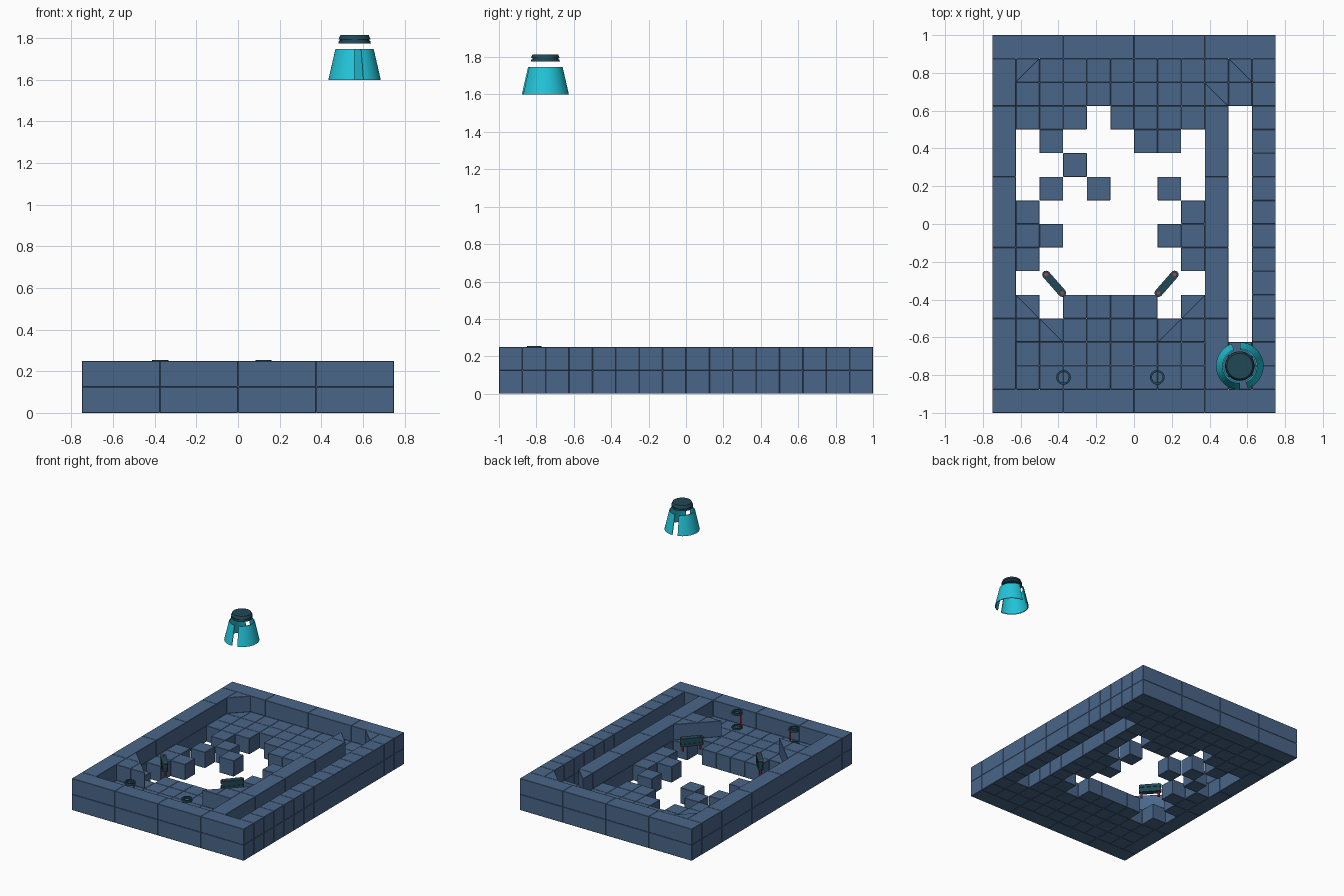
import bpy, bmesh, math
from mathutils import Matrix, Vector

if "Cube" in bpy.data.objects:
    bpy.data.objects.remove(bpy.data.objects["Cube"])

C = 0.125  # cell size of the block grid (12 x 16 cells)


def material(name, rgb):
    m = bpy.data.materials.new(name)
    m.diffuse_color = (*rgb, 1)
    m.use_nodes = True
    m.node_tree.nodes["Principled BSDF"].inputs["Base Color"].default_value = m.diffuse_color
    return m


BLUE = material("slate blue", (0.067, 0.132, 0.25))
CYAN = material("bright cyan", (0.016, 0.56, 0.70))
TEAL = material("dark teal", (0.014, 0.065, 0.092))
RED = material("red", (0.68, 0.03, 0.03))


def finish(name, bm, mat):
    bmesh.ops.recalc_face_normals(bm, faces=bm.faces[:])
    me = bpy.data.meshes.new(name)
    bm.to_mesh(me)
    bm.free()
    me.materials.append(mat)
    ob = bpy.data.objects.new(name, me)
    bpy.context.collection.objects.link(ob)
    return ob


def prism(bm, pts, z0, z1):
    """Extrude a flat outline between two heights."""
    lo = [bm.verts.new((x, y, z0)) for x, y in pts]
    hi = [bm.verts.new((x, y, z1)) for x, y in pts]
    bm.faces.new(lo[::-1])
    bm.faces.new(hi)
    n = len(pts)
    for i in range(n):
        j = (i + 1) % n
        bm.faces.new((lo[i], lo[j], hi[j], hi[i]))


def block(bm, col, row, layer, w=1, d=1):
    """Block covering w x d cells; row 0 is at the back."""
    x, y = -0.75 + col * C, 1 - row * C
    prism(bm, [(x, y - d * C), (x + w * C, y - d * C), (x + w * C, y), (x, y)],
          layer * C, (layer + 1) * C)


def wedge(bm, col, row, missing):
    """Triangular upper block: a cell without one corner (0 SW, 1 SE, 2 NE, 3 NW)."""
    x, y = -0.75 + col * C, 1 - row * C
    pts = [(x, y - C), (x + C, y - C), (x + C, y), (x, y)]
    pts.pop(missing)
    prism(bm, pts, C, 2 * C)


def blocks_done(name, bm):
    ob = finish(name, bm, BLUE)
    bev = ob.modifiers.new("edge", "BEVEL")
    bev.width = 0.002
    bev.segments = 1


# outer walls, two layers high
bm = bmesh.new()
for layer in (0, 1):
    for col in range(0, 12, 3):
        block(bm, col, 0, layer, w=3)
        block(bm, col, 15, layer, w=3)
    block(bm, 0, 1, layer, d=2)
    for row in range(3, 15, 3):
        block(bm, 0, row, layer, d=3)
    for row in range(1, 15):
        block(bm, 11, row, layer)
blocks_done("outer_walls", bm)

# playfield floor with its open middle ('#' is a floor block, columns 1 to 10)
rows = ["##########", "##########",
        "###.#####.", ".#...##.#.", "..#.....#.", ".#.#..#.#.",
        "#......##.", "##....###.", "#......##.", "........#.",
        "#.####.##.", "#########.", "##########", "##########"]
bm = bmesh.new()
for r, line in enumerate(rows):
    for c, ch in enumerate(line):
        if ch == "#":
            block(bm, c + 1, r + 1, 0)
blocks_done("playfield_floor", bm)

# wall between the playfield and the launch lane
bm = bmesh.new()
wedge(bm, 9, 2, 2)
for row in range(3, 15, 3):
    block(bm, 9, row, 1, d=3)
blocks_done("lane_wall", bm)

# corner deflectors
bm = bmesh.new()
wedge(bm, 1, 1, 1)
wedge(bm, 10, 1, 0)
for i in (0, 1):
    wedge(bm, 1 + i, 11 + i, 2)
    wedge(bm, 8 - i, 11 + i, 3)
block(bm, 1, 12, 1)
block(bm, 8, 12, 1)
blocks_done("corner_deflectors", bm)


def lathe(bm, profile, centre, a0=0.0, a1=2 * math.pi, steps=32):
    """Sweep a closed (radius, z) profile around a vertical axis."""
    full = a1 - a0 > 6.28
    rings = []
    for i in range(steps if full else steps + 1):
        a = a0 + (a1 - a0) * i / steps
        rings.append([bm.verts.new((centre[0] + r * math.cos(a),
                                    centre[1] + r * math.sin(a), z)) for r, z in profile])
    n = len(profile)
    for i in range(steps):
        p, q = rings[i], rings[(i + 1) % len(rings)]
        for k in range(n):
            m = (k + 1) % n
            bm.faces.new((p[k], q[k], q[m], p[m]))
    if not full:
        bm.faces.new(rings[0])
        bm.faces.new(rings[-1][::-1])


def disc(bm, x, y, r, z0, z1, r1=None, sides=32):
    bmesh.ops.create_cone(bm, cap_ends=True, segments=sides, radius1=r,
                          radius2=r if r1 is None else r1, depth=z1 - z0,
                          matrix=Matrix.Translation((x, y, (z0 + z1) / 2)))


def capsule(p, q, r, n=8):
    """Outline of a bar with round ends."""
    p, q = Vector(p), Vector(q)
    base = math.atan2(q.y - p.y, q.x - p.x)
    pts = []
    for c, start in ((q, base - math.pi / 2), (p, base + math.pi / 2)):
        for i in range(n + 1):
            a = start + math.pi * i / n
            pts.append((c.x + r * math.cos(a), c.y + r * math.sin(a)))
    return pts


# flippers and button posts, mirrored about the playfield centre
MID = -0.125
for side, s in (("left", -1), ("right", 1)):
    a, b = (MID + s * 0.34, -0.268), (MID + s * 0.255, -0.365)
    bm = bmesh.new()
    for r, z0, z1 in ((0.021, 0.165, 0.185), (0.017, 0.185, 0.205), (0.021, 0.205, 0.228)):
        prism(bm, capsule(a, b, r), z0, z1)
    finish(side + "_flipper", bm, TEAL)

    bm = bmesh.new()
    for x, y in (a, b):
        disc(bm, x, y, 0.009, C, 0.231, sides=10)
    finish(side + "_flipper_pins", bm, RED)

    px, py = MID + s * 0.248, -0.812
    bm = bmesh.new()
    for z0, z1 in ((C, 0.137), (0.236, 0.255)):
        lathe(bm, [(0.028, z0), (0.039, z0), (0.039, z1), (0.028, z1)], (px, py), steps=20)
    finish(side + "_button_rings", bm, TEAL)

    bm = bmesh.new()
    disc(bm, px - s * 0.033, py, 0.006, C, 0.25, sides=8)
    finish(side + "_button_pin", bm, RED)

# floating launcher: two curved shells with a slot at front and back
X, Y = 0.56, -0.752
bm = bmesh.new()
for start in (-70, 110):
    lathe(bm, [(0.119, 1.6), (0.126, 1.6), (0.092, 1.748), (0.085, 1.748)], (X, Y),
          math.radians(start), math.radians(start + 160), 20)
shell = finish("launcher_shell", bm, CYAN)

# launcher cap
bm = bmesh.new()
disc(bm, X, Y, 0.078, 1.775, 1.788, 0.075)
disc(bm, X, Y, 0.070, 1.788, 1.795)
disc(bm, X, Y, 0.077, 1.795, 1.815, 0.068)
cap = finish("launcher_cap", bm, TEAL)

for ob in (shell, cap):
    bpy.ops.object.select_all(action="DESELECT")
    ob.select_set(True)
    bpy.context.view_layer.objects.active = ob
    bpy.ops.object.shade_smooth_by_angle(angle=math.radians(30))
